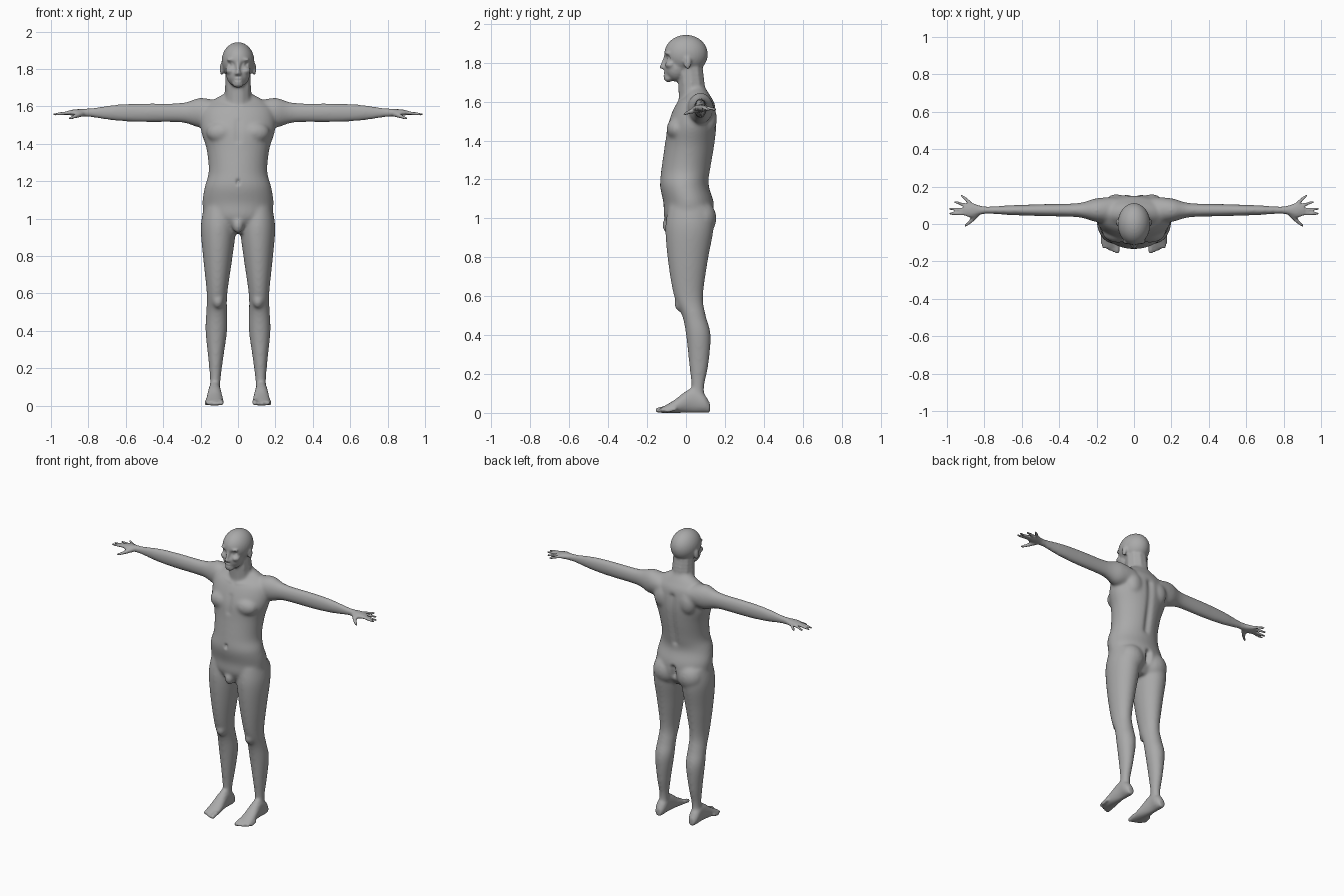
import bpy
import bmesh
import math
from mathutils import Vector

cube = bpy.data.objects.get("Cube")
if cube:
    bpy.data.objects.remove(cube)

bm = bmesh.new()
STEPS = 5


def circle(sides):
    angles = [math.tau * side / sides for side in range(sides)]
    return [(math.cos(angle), math.sin(angle)) for angle in angles]


def bridge(rings):
    """Closed tube through rings of points."""
    rings = [[bm.verts.new(point) for point in ring] for ring in rings]
    for lower, upper in zip(rings, rings[1:]):
        for side in range(len(lower)):
            bm.faces.new((lower[side - 1], lower[side], upper[side], upper[side - 1]))
    bm.faces.new(rings[0])
    bm.faces.new(rings[-1])


def smooth_rows(rows):
    """Fill in sections between the given ones along a smooth curve."""
    rows = [Vector(row) for row in rows]
    filled = []
    for index, (start, end) in enumerate(zip(rows, rows[1:])):
        before = rows[max(index - 1, 0)]
        after = rows[min(index + 2, len(rows) - 1)]
        leave, arrive = (end - before) / 2, (after - start) / 2
        for step in range(STEPS):
            t = step / STEPS
            ease = t * t * (3 - 2 * t)
            bend = leave * t * (1 - t) ** 2 - arrive * t * t * (1 - t)
            filled.append(start.lerp(end, ease) + bend)
    return filled + [rows[-1]]


def loft(rows, place):
    """Oval tube; place(row, cosine, sine) gives each point."""
    bridge([[place(row, cosine, sine) for cosine, sine in circle(sides=32)]
            for row in smooth_rows(rows)])


def column(rows, centre):
    """Upright tube; rows hold height, half width, front and back."""
    def place(row, cosine, sine):
        height, half, front, back = row
        middle, depth = (front + back) / 2, (back - front) / 2
        return centre(height) + half * cosine, middle + depth * sine, height
    loft(rows, place)


def ball(centre, radii, sides=16):
    x, y, z = centre
    wide, deep, tall = radii
    rings = []
    for level in range(sides):
        slope = math.pi * (level + .5) / sides
        spread, rise = math.sin(slope), -math.cos(slope)
        rings.append([(x + wide * spread * cosine, y + deep * spread * sine, z + tall * rise)
                      for cosine, sine in circle(sides)])
    bridge(rings)


def pair(centre, radii):
    """The same ball on both sides of the body."""
    for side in (1, -1):
        ball((side * centre[0], *centre[1:]), radii)


def rod(start, end, start_radius, end_radius, count=8):
    """Tapered rounded rod, used for neck, nose, fingers and toes."""
    for index in range(count + 1):
        t = index / count
        radius = start_radius + (end_radius - start_radius) * t
        ball(Vector(start).lerp(Vector(end), t), (radius, radius, radius), sides=10)


# Torso
torso = [(.92, .08, -.06, .09), (1, .17, -.11, .14), (1.08, .19, -.116, .143),
         (1.17, .178, -.134, .117), (1.25, .157, -.127, .128), (1.37, .168, -.11, .148),
         (1.48, .2, -.095, .158), (1.58, .19, -.055, .15), (1.63, .14, -.01, .125),
         (1.67, .07, .01, .1)]
column(torso, centre=lambda height: 0)

# Neck, skull, jaw, chin
rod(start=(0, .035, 1.6), end=(0, .02, 1.78), start_radius=.075, end_radius=.068)
ball(centre=(0, 0, 1.843), radii=(.087, .112, .1), sides=32)
ball(centre=(0, -.05, 1.775), radii=(.064, .062, .072), sides=32)
ball(centre=(0, -.09, 1.72), radii=(.03, .024, .02))

# Nose, lips, groin
rod(start=(0, -.107, 1.83), end=(0, -.125, 1.778), start_radius=.008, end_radius=.011)
for lip_height in (1.735, 1.747):
    ball(centre=(0, -.107, lip_height), radii=(.022, .011, .006))
ball(centre=(0, -.09, .965), radii=(.03, .032, .045))

# Ears, cheeks, brows, nostrils
pair(centre=(.087, .008, 1.8), radii=(.011, .02, .033))
pair(centre=(.04, -.08, 1.79), radii=(.028, .028, .02))
pair(centre=(.034, -.094, 1.85), radii=(.03, .014, .008))
pair(centre=(.011, -.116, 1.775), radii=(.008, .01, .008))

# Chest, shoulder blades, buttocks, kneecaps
pair(centre=(.085, -.045, 1.46), radii=(.085, .055, .06))
pair(centre=(.095, .11, 1.51), radii=(.06, .05, .08))
pair(centre=(.09, .08, 1), radii=(.088, .077, .09))
pair(centre=(.107, -.03, .56), radii=(.03, .03, .04))

leg = [(1.06, .08, -.09, .13), (.95, .094, -.106, .142), (.78, .077, -.093, .112),
       (.6, .055, -.062, .088), (.5, .056, -.02, .102), (.4, .058, 0, .127),
       (.25, .04, .016, .116), (.13, .028, .028, .093), (.05, .03, .02, .1)]
# Foot: depth, half width, top
foot = [(.123, .02, .05), (.09, .034, .1), (.03, .034, .13), (-.06, .045, .066), (-.13, .048, .025)]
# Arm and palm: distance out, half depth, half height
arm = [(.1, .07, .06), (.2, .064, .08), (.3, .038, .053), (.5, .032, .051), (.65, .027, .044),
       (.8, .02, .023), (.87, .04, .018), (.91, .025, .011)]
ARM_DEPTH, ARM_HEIGHT, FOOT_CENTRE = .074, 1.566, .125

for side in (1, -1):
    column(leg, centre=lambda height: side * (.124 - .02 * height))
    loft(foot, lambda row, cosine, sine: (
        side * FOOT_CENTRE + row[1] * cosine, row[0], row[2] * (1 + sine) / 2))
    loft(arm, lambda row, cosine, sine: (
        side * row[0], ARM_DEPTH + row[1] * cosine, ARM_HEIGHT + row[2] * sine))

    # Toes, shorter toward the outside
    for toe in range(5):
        radius = .01 if toe else .014
        tip = Vector((side * (.09 + .02 * toe), .003 * toe * toe - .145, radius))
        rod(tip + Vector((0, .04, .01)), tip, radius, radius)

    # Fingers, fanned backward
    for finger, length in enumerate((.085, .09, .075, .055)):
        angle = .08 * finger * finger
        base = Vector((side * (.9 - .007 * finger), .055 + .02 * finger, ARM_HEIGHT))
        reach = Vector((side * math.cos(angle), math.sin(angle), -.1)) * length
        rod(base, base + reach, start_radius=.011, end_radius=.008)

    # Thumb
    knuckle = (side * .875, .012, 1.545)
    rod((side * .84, .055, 1.56), knuckle, start_radius=.017, end_radius=.011)
    rod(knuckle, (side * .9, -.008, 1.536), start_radius=.011, end_radius=.008)

parts = bpy.data.meshes.new("body parts")
bm.to_mesh(parts)
bm.free()
body = bpy.data.objects.new("body", parts)
bpy.context.collection.objects.link(body)

# Fuse the parts into one skin
fuse = body.modifiers.new("fuse", 'REMESH')
fuse.mode = 'VOXEL'
fuse.voxel_size = .007
depsgraph = bpy.context.evaluated_depsgraph_get()
skin = bpy.data.meshes.new_from_object(body.evaluated_get(depsgraph))
body.modifiers.clear()
body.data = skin
bpy.data.meshes.remove(parts)
bm = bmesh.new()
bm.from_mesh(skin)


def relax(verts, times):
    for _ in range(times):
        bmesh.ops.smooth_vert(bm, verts=verts, factor=.5,
                              use_axis_x=True, use_axis_y=True, use_axis_z=True)


def press(start, end, radius, push):
    """Soft push along a line, mirrored; positive goes backward."""
    start, end = Vector(start), Vector(end)
    line = end - start
    for vert in bm.verts:
        if abs(vert.co.z - (start.z + end.z) / 2) > abs(line.z) / 2 + 2 * radius:
            continue
        offset = Vector((abs(vert.co.x), vert.co.y, vert.co.z)) - start
        along = max(0, min(1, offset.dot(line) / line.length_squared))
        distance = (offset - line * along).length / radius
        if distance < 2:
            vert.co.y += push * math.exp(-2 * distance ** 2)


def is_detail(vert):
    return abs(vert.co.x) > .8 or vert.co.z < .1 or vert.co.z > 1.69


relax([vert for vert in bm.verts if not is_detail(vert)], times=10)
relax([vert for vert in bm.verts if is_detail(vert)], times=2)

# Eye sockets, eyeballs, mouth, ear hollows
press(start=(.026, -.1, 1.826), end=(.044, -.095, 1.826), radius=.017, push=.012)
press(start=(.033, -.092, 1.825), end=(.037, -.092, 1.825), radius=.011, push=-.007)
press(start=(0, -.118, 1.741), end=(.02, -.112, 1.741), radius=.006, push=.006)
press(start=(.095, -.005, 1.8), end=(.095, -.005, 1.81), radius=.012, push=.006)
# Navel, breastbone, collarbones
press(start=(0, -.13, 1.19), end=(0, -.13, 1.2), radius=.013, push=.016)
press(start=(0, -.1, 1.42), end=(0, -.09, 1.52), radius=.025, push=.006)
press(start=(.02, -.05, 1.6), end=(.13, -.02, 1.62), radius=.013, push=-.006)
# Spine, buttock cleft
press(start=(0, .13, 1.22), end=(0, .15, 1.54), radius=.03, push=-.014)
press(start=(0, .15, .93), end=(0, .14, 1.05), radius=.022, push=-.03)
relax([vert for vert in bm.verts if not is_detail(vert)], times=2)

# Soles rest on the ground
for vert in bm.verts:
    vert.co.z = max(vert.co.z, 0)
bm.to_mesh(skin)
bm.free()

# Plain grey skin
grey = bpy.data.materials.new("plain grey")
grey.use_nodes = True
tone = (.4, .4, .4, 1)
grey.diffuse_color = tone
grey.node_tree.nodes["Principled BSDF"].inputs["Base Color"].default_value = tone
skin.materials.clear()
skin.materials.append(grey)
for face in skin.polygons:
    face.use_smooth = True
